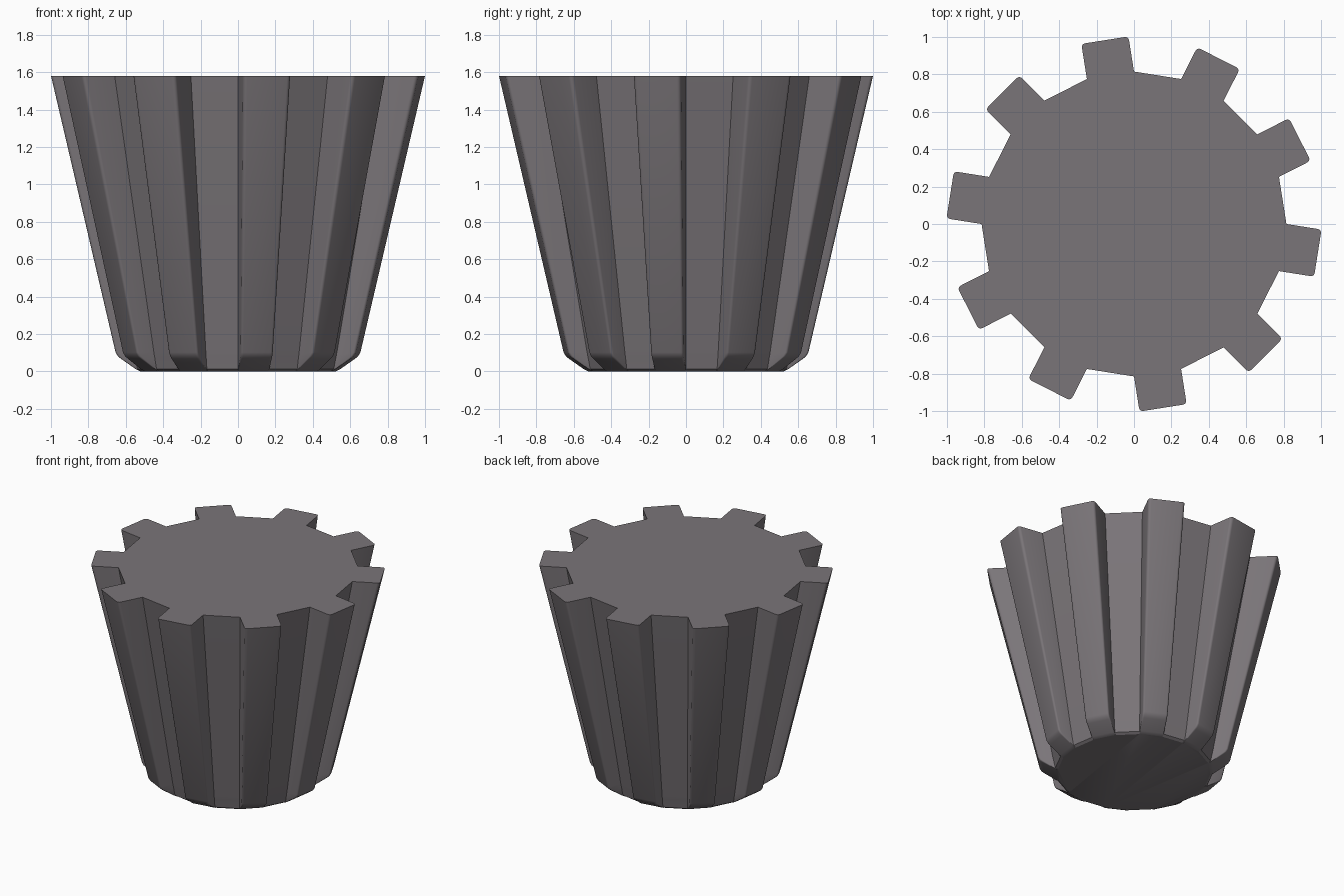
import bpy, bmesh, math

if "Cube" in bpy.data.objects:
    bpy.data.objects.remove(bpy.data.objects["Cube"])

TEETH = 10
STEP = 2 * math.pi / TEETH
CORE_TOP = 0.815        # radius of the 20-sided core at the top
ARC = 4                 # segments in each rounded tooth corner

# (height, core radius, distance from axis to tooth face, corner radius)
SECTIONS = [
    (0.0, 0.520, 0.5165, 0.001),
    (0.012, 0.538, 0.540, 0.004),
    (0.068, 0.549, 0.622, 0.013),
    (0.082, 0.552, 0.639, 0.013),
    (0.102, 0.556, 0.651, 0.013),
    (1.58, CORE_TOP, 0.995, 0.020),
]


def outline(core, face, r):
    """Toothed outline: core corners with a rounded block tooth on every other side."""
    half = core * math.sin(STEP / 4)
    base = core * math.cos(STEP / 4)
    tooth = [(base, -half)]
    for sign in (-1, 1):
        for i in range(ARC + 1):
            t = math.pi / 2 * (i / ARC if sign > 0 else i / ARC - 1)
            tooth.append((face - r + r * math.cos(t),
                          sign * (half - r) + r * math.sin(t)))
    tooth.append((base, half))
    pts = []
    for k in range(TEETH):
        a = math.radians(27) + k * STEP
        c, s = math.cos(a), math.sin(a)
        pts += [(c * x - s * y, s * x + c * y) for x, y in tooth]
    return pts


# Tapered toothed body, lofted through the sections
bm = bmesh.new()
rings = [[bm.verts.new((x, y, z)) for x, y in outline(core, face, r)]
         for z, core, face, r in SECTIONS]
n = len(rings[0])
for low, high in zip(rings, rings[1:]):
    for i in range(n):
        j = (i + 1) % n
        bm.faces.new((low[i], low[j], high[j], high[i]))
bm.faces.new(rings[-1])
bm.faces.new(rings[0][::-1])
bmesh.ops.recalc_face_normals(bm, faces=bm.faces)

mesh = bpy.data.meshes.new("toothed_body")
bm.to_mesh(mesh)
bm.free()
body = bpy.data.objects.new("toothed_body", mesh)
bpy.context.collection.objects.link(body)

# Warm grey
mat = bpy.data.materials.new("warm grey")
mat.diffuse_color = (0.195, 0.178, 0.19, 1)
mat.use_nodes = True
mat.node_tree.nodes["Principled BSDF"].inputs["Base Color"].default_value = mat.diffuse_color
mesh.materials.append(mat)

bpy.context.view_layer.objects.active = body
body.select_set(True)
bpy.ops.object.shade_smooth_by_angle(angle=math.radians(30))
